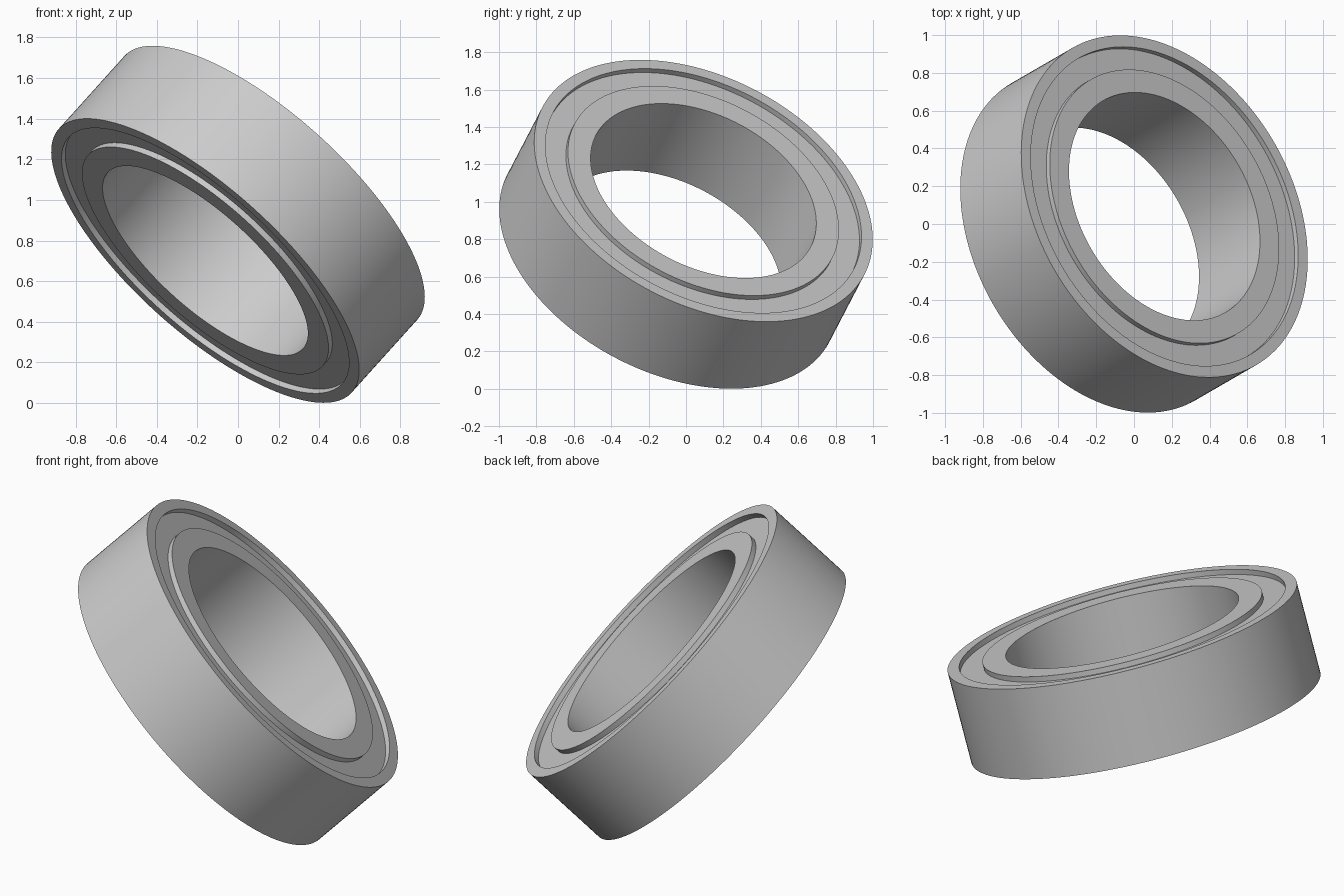
import bpy
import bmesh
import math
from mathutils import Matrix, Vector

cube = bpy.data.objects.get("Cube")
if cube:
    bpy.data.objects.remove(cube, do_unlink=True)

# One plain grey metal
steel = bpy.data.materials.new("grey steel")
steel.use_nodes = True
GREY = (0.6, 0.6, 0.6, 1.0)
steel.diffuse_color = GREY
steel.node_tree.nodes["Principled BSDF"].inputs["Base Color"].default_value = GREY

# Bearing proportions: radii and half width
BORE, INNER_LAND, OUTER_LAND, RIM = 0.647, 0.777, 0.906, 0.9705
HALF_WIDTH, RECESS = 0.2585, 0.03
SEGMENTS = 160

# The whole bearing leans along this axis
AXIS = Vector((0.624, 0.361, 0.693)).normalized()
PLACE = Matrix.Translation((0, 0, 0.88)) @ AXIS.to_track_quat("Z", "Y").to_matrix().to_4x4()


def ring(name, r_in, r_out, half):
    """Spin a rectangular section about z into a closed ring."""
    bm = bmesh.new()
    section = [(r_in, -half), (r_out, -half), (r_out, half), (r_in, half)]
    verts = [bm.verts.new((r, 0, z)) for r, z in section]
    edges = [bm.edges.new((verts[i - 1], verts[i])) for i in range(len(verts))]
    bmesh.ops.spin(bm, geom=verts + edges, cent=(0, 0, 0), axis=(0, 0, 1),
                   angle=math.tau, steps=SEGMENTS, use_merge=False)
    bmesh.ops.remove_doubles(bm, verts=bm.verts, dist=1e-4)
    bmesh.ops.recalc_face_normals(bm, faces=bm.faces)
    mesh = bpy.data.meshes.new(name)
    bm.to_mesh(mesh)
    bm.free()
    mesh.materials.append(steel)
    obj = bpy.data.objects.new(name, mesh)
    bpy.context.collection.objects.link(obj)
    obj.matrix_world = PLACE
    bpy.ops.object.select_all(action="DESELECT")
    obj.select_set(True)
    bpy.context.view_layer.objects.active = obj
    bpy.ops.object.shade_smooth_by_angle(angle=math.radians(30))
    return obj


# Two races with a slightly recessed seal between them
ring("inner_race", BORE, INNER_LAND, HALF_WIDTH)
ring("outer_race", OUTER_LAND, RIM, HALF_WIDTH)
ring("recessed_seal", INNER_LAND, OUTER_LAND, HALF_WIDTH - RECESS)
